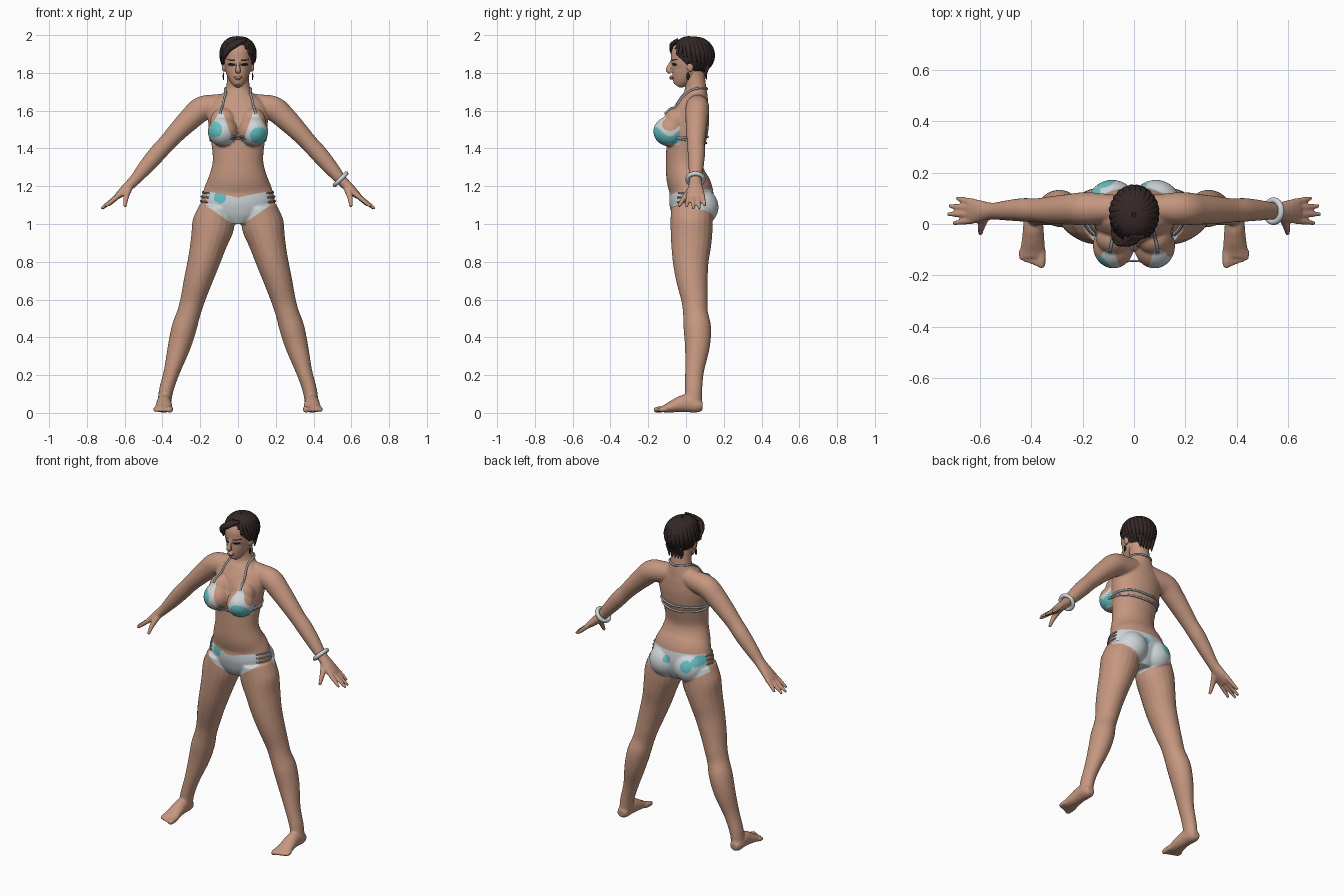
import bpy, bmesh, math
from mathutils import Vector, Matrix
from mathutils.bvhtree import BVHTree

if "Cube" in bpy.data.objects:
    bpy.data.objects.remove(bpy.data.objects["Cube"])


def material(name, rgb):
    m = bpy.data.materials.new(name)
    m.use_nodes = True
    m.diffuse_color = (*rgb, 1)
    bsdf = m.node_tree.nodes["Principled BSDF"]
    bsdf.inputs["Base Color"].default_value = (*rgb, 1)
    bsdf.inputs["Roughness"].default_value = 0.7
    return m


SKIN = material("skin", (0.56, 0.31, 0.215))
WHITE = material("white fabric", (0.62, 0.67, 0.69))
TEAL = material("turquoise dye", (0.13, 0.53, 0.56))
GREY = material("grey string", (0.34, 0.37, 0.39))
HAIR = material("dark brown hair", (0.035, 0.02, 0.02))
DARK = material("dark makeup", (0.02, 0.014, 0.014))
LIPS = material("lips", (0.36, 0.15, 0.12))


def spline(pts, n=5):
    """Catmull-Rom resampling of points with any number of values."""
    p = [pts[0], *pts, pts[-1]]
    out = []
    for a, b, c, d in zip(p, p[1:], p[2:], p[3:]):
        for k in range(n):
            t = k / n
            out.append([0.5 * (2 * w + (x - v) * t + (2 * v - 5 * w + 4 * x - y) * t * t
                               + (3 * w - v - 3 * x + y) * t ** 3) for v, w, x, y in zip(a, b, c, d)])
    return out + [list(pts[-1])]


def tube(bm, pts, side=1, ref=None, sides=20):
    """Loft through stations (x, y, z, radius across, radius along ref)."""
    st = spline(pts)
    cs = [Vector((side * s[0], s[1], s[2])) for s in st]
    whole = (cs[-1] - cs[0]).normalized()
    ref = ref or Vector((0, 0, 1) if abs(whole.y) > 0.8 else (0, 1, 0))
    rings = []
    for i, (c, s) in enumerate(zip(cs, st)):
        t = (cs[min(i + 1, len(cs) - 1)] - cs[max(i - 1, 0)]).normalized()
        u = (ref - t * ref.dot(t)).normalized()
        v = t.cross(u)
        angles = [2 * math.pi * k / sides for k in range(sides)]
        rings.append([bm.verts.new(c + v * s[3] * math.cos(a) + u * s[4] * math.sin(a)) for a in angles])
    for r, q in zip(rings, rings[1:]):
        for k in range(sides):
            bm.faces.new((r[k], r[k - 1], q[k - 1], q[k]))
    bm.faces.new(rings[0])
    bm.faces.new(rings[-1])


def ball(bm, centre, radii):
    m = Matrix.Translation(centre) @ Matrix.Diagonal((*radii, 1))
    return bmesh.ops.create_uvsphere(bm, u_segments=32, v_segments=20, radius=1, matrix=m)["verts"]


def finish(name, bm, *mats):
    bmesh.ops.recalc_face_normals(bm, faces=bm.faces[:])
    for f in bm.faces:
        f.smooth = True
    me = bpy.data.meshes.new(name)
    bm.to_mesh(me)
    for m in mats:
        me.materials.append(m)
    ob = bpy.data.objects.new(name, me)
    bpy.context.scene.collection.objects.link(ob)
    return ob


def bake(ob):
    """Replace an object by the mesh its modifiers or bevel make."""
    ev = ob.evaluated_get(bpy.context.evaluated_depsgraph_get())
    me = bpy.data.meshes.new_from_object(ev)
    name = ob.name
    bpy.data.objects.remove(ob)
    new = bpy.data.objects.new(name, me)
    bpy.context.scene.collection.objects.link(new)
    return new


def fuse(name, bm, voxel, rounds, *mats):
    """Melt overlapping volumes into one smooth skin."""
    ob = finish(name, bm, *mats)
    r = ob.modifiers.new("remesh", 'REMESH')
    r.mode, r.voxel_size, r.use_smooth_shade = 'VOXEL', voxel, True
    s = ob.modifiers.new("smooth", 'SMOOTH')
    s.factor, s.iterations = 0.5, rounds
    return bake(ob)


# Torso and neck
bm = bmesh.new()
tube(bm, [(0, .03, 1.0, .07, .08), (0, .03, 1.05, .16, .105), (0, .03, 1.11, .195, .118),
          (0, .025, 1.18, .182, .115), (0, 0, 1.25, .155, .105), (0, -.01, 1.33, .134, .096),
          (0, -.002, 1.42, .14, .102), (0, .01, 1.5, .153, .108), (0, .025, 1.58, .16, .1),
          (0, .04, 1.64, .14, .082), (0, .05, 1.685, .085, .065), (0, .05, 1.73, .062, .056),
          (0, .04, 1.82, .058, .056)], sides=40)
for s in (1, -1):
    # Bust and seat
    ball(bm, (s * .08, -.085, 1.49), (.08, .088, .08))
    ball(bm, (s * .078, -.055, 1.54), (.07, .065, .075))
    ball(bm, (s * .085, .075, 1.09), (.097, .097, .1))
    # Arm
    tube(bm, [(.04, .06, 1.64, .055, .05), (.11, .06, 1.625, .062, .058), (.19, .06, 1.61, .066, .064),
              (.25, .057, 1.56, .061, .06), (.32, .054, 1.49, .052, .054), (.38, .053, 1.425, .046, .047),
              (.43, .055, 1.37, .046, .046), (.49, .053, 1.3, .04, .04), (.545, .05, 1.235, .03, .033),
              (.58, .05, 1.2, .027, .038), (.61, .05, 1.172, .023, .046), (.642, .05, 1.143, .016, .045)], s)
    # Fingers and thumb
    for y, tip in ((.085, (.69, .1, 1.095)), (.062, (.72, .07, 1.08)),
                   (.038, (.727, .038, 1.08)), (.015, (.705, .002, 1.09))):
        mid = [(a + b) / 2 for a, b in zip((.63, y, 1.152), tip)]
        tube(bm, [(.62, y, 1.16, .014, .014), (*mid, .0125, .0125), (*tip, .008, .008)], s, sides=12)
    tube(bm, [(.575, .035, 1.195, .02, .018), (.592, -.005, 1.145, .016, .015),
              (.598, -.04, 1.092, .009, .009)], s, sides=12)
    # Leg
    tube(bm, [(.115, .03, 1.09, .09, .11), (.13, .03, 1.0, .112, .112), (.155, .028, .9, .097, .107),
              (.182, .025, .8, .085, .095), (.212, .032, .7, .075, .083), (.24, .045, .6, .065, .07),
              (.26, .05, .53, .062, .066), (.285, .06, .45, .066, .073), (.312, .06, .35, .06, .066),
              (.35, .045, .22, .043, .05), (.38, .04, .12, .038, .046), (.392, .038, .04, .036, .046)], s)
    # Foot and toes
    tube(bm, [(.393, .088, .036, .025, .022), (.393, .06, .038, .036, .037), (.392, .0, .05, .039, .047),
              (.392, -.05, .04, .043, .038), (.394, -.1, .025, .048, .024), (.394, -.13, .02, .044, .016)], s)
    for k in range(5):
        r = .017 if k == 0 else .0125
        x, y = .36 + .019 * k, -.17 + .007 * k
        tube(bm, [(x, -.1, .022, r, r), (x, y + .02, .017, r, r), (x, y, .014, r * .7, r * .7)], s, sides=12)
body = fuse("body", bm, .0055, 8, SKIN, WHITE, TEAL)

# Swimwear outlines in the x-z plane: x1, z1, x2, z2
CUP_IN, CUP_OUT, CUP_LOW = (.028, 1.44, .08, 1.59), (.1, 1.59, .17, 1.475), (0, 1.42, .2, 1.42)
TOP_F, TOP_B = (0, 1.14, .19, 1.18), (0, 1.185, .2, 1.185)
LEG_F, LEG_B = (.03, 1.0, .185, 1.11), (.02, .985, .2, 1.075)
FRONT_EDGE, BACK_EDGE = -.03, .055
DYE = [(-.125, 1.5, -1, .042), (.11, 1.468, -1, .045), (-.095, 1.14, -1, .032),
       (-.11, 1.12, 1, .035), (.03, 1.13, 1, .022), (-.16, 1.15, 1, .03)]


def above(x, z, line):
    a, b, c, d = line
    return (c - a) * (z - b) - (d - b) * (x - a) > 0


def cloth(p):
    x, y, z = abs(p.x), p.y, p.z
    if x < .2 and 1.4 < z < 1.62:
        return (y < -.035 and above(x, z, CUP_LOW)
                and not above(x, z, CUP_IN) and not above(x, z, CUP_OUT))
    if x < .24 and .95 < z < 1.22:
        top, leg = (TOP_F, LEG_F) if y < .02 else (TOP_B, LEG_B)
        panel = y < FRONT_EDGE or y > BACK_EDGE or x < .06
        return panel and above(x, z, leg) and not above(x, z, top)
    return False


# Cut the swimwear edges into the skin, then colour by region
bm = bmesh.new()
bm.from_mesh(body.data)


def cut(co, no, low, high, side=0):
    faces = [f for f in bm.faces if abs(f.calc_center_median().x) < .25
             and low < f.calc_center_median().z < high and f.calc_center_median().x * side > -.01]
    geom = faces + list({e for f in faces for e in f.edges}) + list({v for f in faces for v in f.verts})
    bmesh.ops.bisect_plane(bm, geom=geom, dist=1e-5, plane_co=co, plane_no=no)


for s in (1, -1):
    for line in (CUP_IN, CUP_OUT, CUP_LOW, TOP_F, TOP_B, LEG_F, LEG_B):
        a, b, c, d = line
        low, high = (1.39, 1.63) if b > 1.3 else (.95, 1.22)
        cut((s * a, 0, b), (s * (b - d), 0, c - a), low, high, s)
for y in (FRONT_EDGE, BACK_EDGE):
    cut((0, y, 0), (0, 1, 0), 1.02, 1.2)
for f in bm.faces:
    p = f.calc_center_median()
    f.smooth = True
    f.material_index = 0
    if cloth(p):
        dyed = any(math.hypot(p.x - x, p.z - z) < r and p.y * side > 0 for x, z, side, r in DYE)
        f.material_index = 2 if dyed else 1
bm.to_mesh(body.data)
surface = BVHTree.FromBMesh(bm)


def string(name, pts, radius=.0045, snap=True):
    """A thin cord laid on the skin."""
    path = [Vector(p) for p in spline(pts, 8)]
    if snap:
        hits = [surface.find_nearest(p) for p in path]
        path = [h[0] + h[1] * radius * .5 for h in hits]
    cu = bpy.data.curves.new(name, 'CURVE')
    cu.dimensions, cu.bevel_depth, cu.bevel_resolution = '3D', radius, 2
    sp = cu.splines.new('POLY')
    sp.points.add(len(path) - 1)
    for q, p in zip(sp.points, path):
        q.co = (*p, 1)
    cu.materials.append(GREY)
    ob = bpy.data.objects.new(name, cu)
    bpy.context.scene.collection.objects.link(ob)
    bake(ob)


# Strings of the swimwear
for s, n in ((1, "left"), (-1, "right")):
    string(n + "_neck_strap", [(s * .09, -.1, 1.575), (s * .085, -.06, 1.64), (s * .07, -.01, 1.69),
                               (s * .055, .06, 1.715), (0, .11, 1.715)], .006)
    for k in range(3):
        z = 1.115 + .026 * k
        string(f"{n}_hip_string_{k}", [(s * .16, -.05, z), (s * .2, 0, z + .004), (s * .2, .07, z + .01)])
for k, z in enumerate((1.43, 1.465)):
    half = [(.15, -.05, 1.45), (.16, .02, (z + 1.45) / 2), (.1, .1, z)]
    string(f"back_band_{k}", half + [(0, .12, z - .005)] + [(-x, y, w) for x, y, w in half[::-1]], .006)
for k in range(2):
    z = 1.448 + .015 * k
    string(f"front_link_{k}", [(-.045, -.148, z), (0, -.143, z), (.045, -.148, z)], .004, False)

# Head with nose and ears; eyes, brows and lips as coloured regions
bm = bmesh.new()
tube(bm, [(0, -.048, 1.732, .018, .02), (0, -.036, 1.75, .036, .04), (0, -.015, 1.785, .056, .066),
          (0, .003, 1.82, .068, .084), (0, .012, 1.86, .075, .094), (0, .02, 1.9, .077, .098),
          (0, .028, 1.94, .068, .085), (0, .03, 1.975, .04, .05)], sides=32)
tube(bm, [(0, -.07, 1.862, .008, .012), (0, -.085, 1.835, .01, .014), (0, -.093, 1.814, .015, .014),
          (0, -.08, 1.802, .013, .01)], sides=12)
ball(bm, (0, -.079, 1.775), (.022, .01, .011))
for s in (1, -1):
    ball(bm, (s * .076, .022, 1.835), (.01, .018, .03))
head = fuse("head", bm, .0035, 5, SKIN, DARK, LIPS)
for f in head.data.polygons:
    x, y, z = abs(f.center.x), f.center.y, f.center.z
    if y < -.03:
        eye = math.hypot((x - .035) / .019, (z - .844 - 1 - .1 * (x - .035)) / .0085) < 1
        brow = .015 < x < .058 and abs(z - 1.866 - .1 * (x - .015)) < .0035
        if eye or brow:
            f.material_index = 1
        elif math.hypot(x / .023, (z - 1.775) / .0085) < 1:
            f.material_index = 2

# Hair: a cap open at the face, covered in swept locks
bm = bmesh.new()
ball(bm, (0, .035, 1.888), (.094, .108, .1))
geom = bm.verts[:] + bm.edges[:] + bm.faces[:]
res = bmesh.ops.bisect_plane(bm, geom=geom, plane_co=(0, -.08, 1.925), plane_no=(0, -.115, -.12), clear_outer=True)
edges = [e for e in res["geom_cut"] if isinstance(e, bmesh.types.BMEdge)]
bmesh.ops.contextual_create(bm, geom=edges)
LOCKS = 26
for i in range(LOCKS):
    turn = 2 * math.pi * i / LOCKS
    end = 108 - 40 * math.cos(turn) + 5 * math.sin(i * 2.4)
    pts = []
    for k in range(6):
        th, a = math.radians(4 + (end - 4) * k / 5), turn + .25 * (k / 5 - 1)
        w = .006 + .013 * math.sin(math.pi * min(k / 5 + .1, .93))
        pts.append((.093 * math.sin(th) * math.sin(a), .035 - .109 * math.sin(th) * math.cos(a),
                    1.888 + .1 * math.cos(th), w * .6, w))
    tube(bm, pts, ref=Vector((math.cos(turn), math.sin(turn), 0)), sides=10)
for k in range(4):
    d = .014 * k
    tube(bm, [(.04 - d, -.045, 1.975, .006, .01), (-.02 - d * .6, -.077, 1.945 - d * .2, .011, .016),
              (-.06 - d * .3, -.06, 1.915 - d * .5, .01, .016), (-.085, -.025 + d * .6, 1.85, .004, .005)],
         ref=Vector((-.6, 0, 1)), sides=10)
for k in range(-2, 3):
    tube(bm, [(k * .022, .12, 1.84, .01, .014), (k * .022, .105, 1.8, .008, .012),
              (k * .02, .108, 1.765, .002, .003)], ref=Vector((1, 0, 0)), sides=10)
finish("hair", bm, HAIR)

# Earrings
for s, n in ((1, "left"), (-1, "right")):
    bm = bmesh.new()
    ball(bm, (s * .077, .01, 1.782), (.004, .008, .02))
    finish(n + "_earring", bm, DARK)

# Bangle on the left wrist
bpy.ops.mesh.primitive_torus_add(major_segments=40, minor_segments=14, major_radius=.042, minor_radius=.012,
                                 location=(.543, .05, 1.237))
bangle = bpy.context.object
bangle.name = "bangle"
bangle.rotation_euler = Vector((.7, 0, -.7)).to_track_quat('Z', 'Y').to_euler()
bangle.data.materials.append(WHITE)
bpy.ops.object.shade_smooth()
